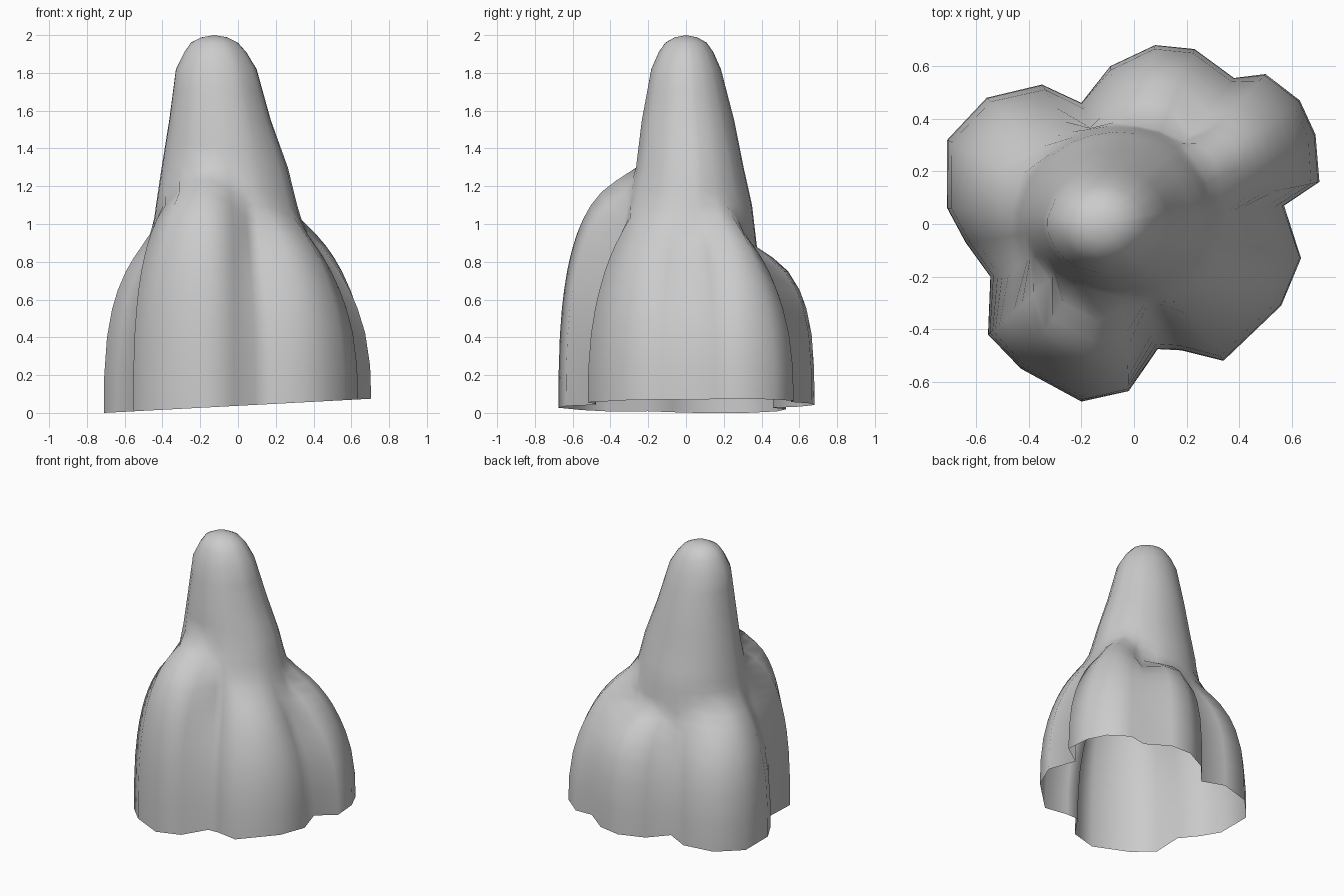
import bpy, bmesh
from math import hypot

if "Cube" in bpy.data.objects:
    bpy.data.objects.remove(bpy.data.objects["Cube"])

# Lobes: (p, q) shoulder shape, then base outline points seen from above as
# x, y, height at which that column of the lobe dies out
LOBES = [
    # left
    ((3, .47), [(-.71, .06, 1.08), (-.71, .32, 1.06), (-.56, .48, 1.0), (-.35, .53, .95), (-.2, .46, .85)]),
    # back
    ((3.2, .27), [(-.09, .6, .86), (.08, .68, .89), (.23, .665, .88), (.38, .555, .86)]),
    # back right
    ((2.5, .55), [(.5, .57, 1.1), (.63, .47, 1.19), (.69, .34, 1.18), (.705, .16, 1.11), (.57, .07, 1.0)]),
    # front right
    ((2.5, .55), [(.635, -.13, 1.14), (.56, -.31, 1.22), (.34, -.52, 1.23), (.18, -.48, 1.15), (.09, -.475, 1.12)]),
    # front left
    ((2.8, .28), [(-.02, -.635, 1.21), (-.2, -.675, 1.29), (-.43, -.55, 1.29), (-.555, -.42, 1.2), (-.545, -.2, 1.0)]),
    # left again, front side
    ((3, .47), [(-.64, -.07, 1.06)]),
]
# Central spire: z, centre x, centre y, radius x, radius y
SPIRE = [
    (0, -.03, 0, .46, .38), (.5, -.03, 0, .46, .39), (.85, -.04, .01, .43, .37),
    (1.1, -.06, .015, .375, .335), (1.3, -.07, .02, .335, .285), (1.55, -.095, .01, .27, .245),
    (1.82, -.115, 0, .215, .185), (1.91, -.12, 0, .165, .145), (1.96, -.125, 0, .125, .11),
    (1.988, -.125, 0, .07, .06),
]
LEVELS = [0, .2, .4, .55, .65, .75, .82, .88, .95, 1.03, 1.1, 1.17, 1.23, 1.3,
          1.42, 1.55, 1.7, 1.82, 1.91, 1.96, 1.988]
COLUMNS = [(*pt, *shape) for shape, pts in LOBES for pt in pts]


def spire_at(z):
    for a, b in zip(SPIRE, SPIRE[1:]):
        if z <= b[0]:
            t = (z - a[0]) / (b[0] - a[0])
            return [u + (v - u) * t for u, v in zip(a[1:], b[1:])]
    return SPIRE[-1][1:]


bm = bmesh.new()
rings = []
for z in LEVELS:
    cx, cy, rx, ry = spire_at(z)
    ring = []
    for x, y, height, p, q in COLUMNS:
        dx, dy = x - cx, y - cy
        core = 1 / hypot(dx / rx, dy / ry)
        lobe = max(0, 1 - (z / height) ** p) ** q
        # soft maximum blends the lobes into the spire
        k = (core ** 16 + lobe ** 16) ** (1 / 16)
        px, py = cx + dx * k, cy + dy * k
        # the open rim slopes up towards +x
        lift = max(0, .053 * (px + .71) * max(0, 1 - z / .6))
        ring.append(bm.verts.new((px, py, z + lift)))
    rings.append(ring)

# Skin between rings, leaving the bottom open
n = len(COLUMNS)
for low, high in zip(rings, rings[1:]):
    for i in range(n):
        j = (i + 1) % n
        bm.faces.new((low[i], low[j], high[j], high[i]))
# Rounded tip
tip = bm.verts.new((-.125, 0, 2))
for i in range(n):
    bm.faces.new((rings[-1][i], rings[-1][(i + 1) % n], tip))
# Outline runs clockwise, so make sure the skin faces outward
bmesh.ops.recalc_face_normals(bm, faces=bm.faces)
bm.normal_update()
if tip.link_faces[0].normal.z < 0:
    bmesh.ops.reverse_faces(bm, faces=bm.faces)
for f in bm.faces:
    f.smooth = True

mesh = bpy.data.meshes.new("rock_spire")
bm.to_mesh(mesh)
bm.free()
rock = bpy.data.objects.new("rock_spire", mesh)
bpy.context.collection.objects.link(rock)
